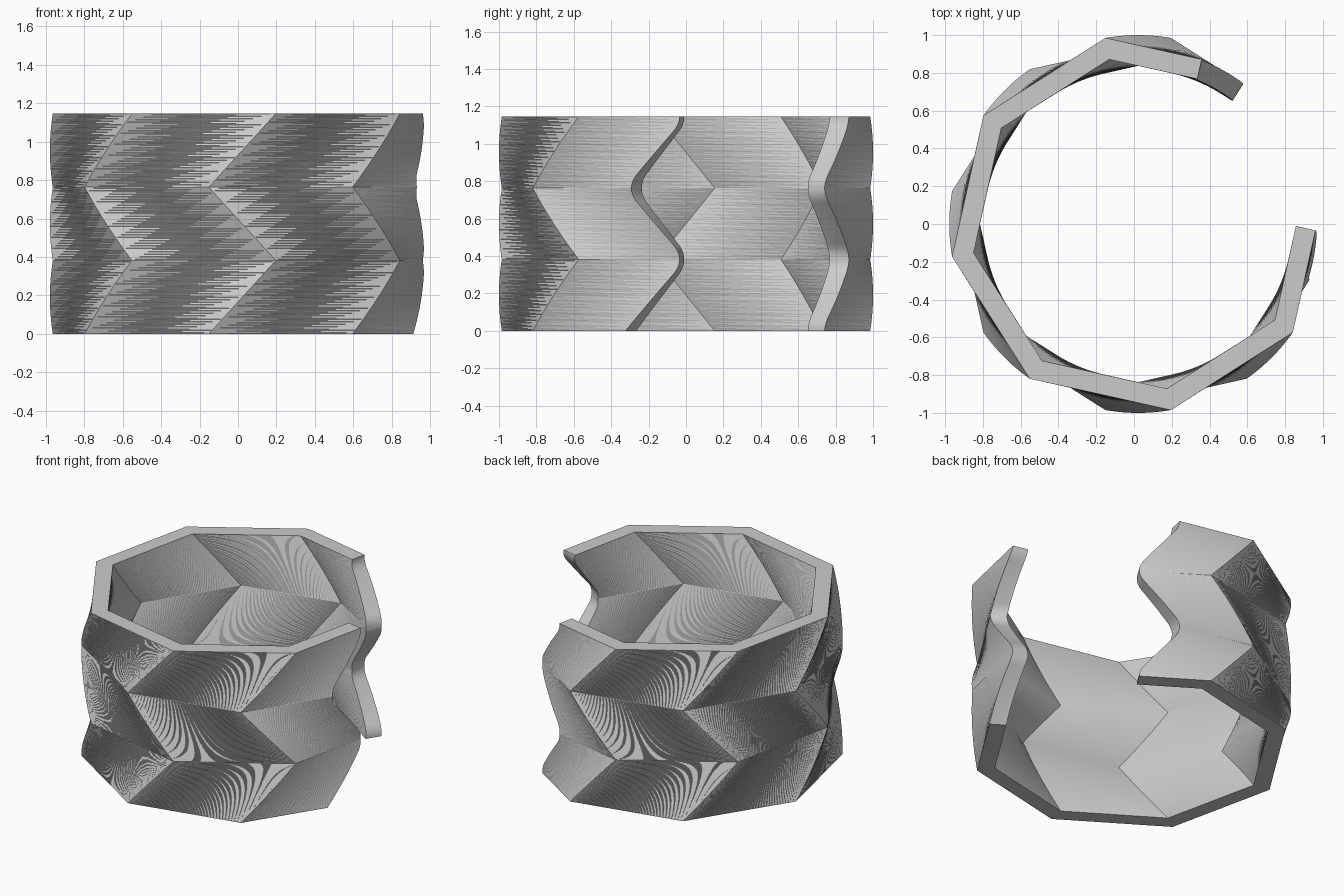
import bpy, bmesh, math
from mathutils import Vector

if "Cube" in bpy.data.objects:
    bpy.data.objects.remove(bpy.data.objects["Cube"])

RADIUS, INNER = 1.0, 0.885          # corner radii of the octagonal wall
APOTHEM = RADIUS * math.cos(math.pi / 8)
WALL = (RADIUS - INNER) * math.cos(math.pi / 8)
HEIGHT, BANDS, SLICES = 1.145, 3, 60
BAND = HEIGHT / BANDS
TWIST, ROUND = 20.0, 0.08           # degrees per band, softening of the cut
CENTRE_X = 0.022


def polar(r, deg):
    a = math.radians(deg)
    return Vector((r * math.cos(a), r * math.sin(a)))


def twist(z):
    """Zigzag rotation: -TWIST at the foot, 0 one band higher, and back."""
    t = (z / BAND) % 2
    return -TWIST * abs(1 - t)


def soft_twist(z, soften_foot):
    """The same zigzag with rounded turning points, for the open ends."""
    k = round(z / BAND)
    d = abs(z - k * BAND)
    if d >= ROUND or (k == 0 and not soften_foot):
        return twist(z)
    dist = TWIST / BAND * (d * d + ROUND * ROUND) / (2 * ROUND)
    return -dist if k % 2 else -TWIST + dist


def end_points(angle, normal):
    """Outer and inner point of a wall end cut square to its face."""
    outer = polar(APOTHEM / math.cos(math.radians(angle - normal)), angle)
    return outer, outer - polar(WALL, normal)


def section(z):
    """Closed outline of the open octagonal band at height z."""
    t = twist(z)
    back_out, back_in = end_points(71 + soft_twist(z, True), 77.5 + t)
    side_out, side_in = end_points(soft_twist(z, False), -12.5 + t)
    corners = [100 + 45 * i + t for i in range(6)]
    outer = [back_out] + [polar(RADIUS, a) for a in corners] + [side_out]
    inner = [back_in] + [polar(INNER, a) for a in corners] + [side_in]
    return outer + inner[::-1]


# Twisted cuff wall, lofted through thin slices
bm = bmesh.new()
rows = []
for i in range(BANDS * SLICES + 1):
    z = HEIGHT * i / (BANDS * SLICES)
    rows.append([bm.verts.new((p.x + CENTRE_X, p.y, z)) for p in section(z)])
n = len(rows[0])
for low, high in zip(rows, rows[1:]):
    for j in range(n):
        k = (j + 1) % n
        bm.faces.new((low[j], low[k], high[k]))
        bm.faces.new((low[j], high[k], high[j]))

# Flat rims at foot and top
for row in (rows[0], rows[-1]):
    for j in range(n // 2 - 1):
        bm.faces.new((row[j], row[j + 1], row[n - 2 - j], row[n - 1 - j]))
bmesh.ops.recalc_face_normals(bm, faces=bm.faces)

mesh = bpy.data.meshes.new("twisted_cuff")
bm.to_mesh(mesh)
bm.free()
grey = bpy.data.materials.new("plain grey")
grey.diffuse_color = (0.6, 0.6, 0.6, 1)
grey.use_nodes = True
grey.node_tree.nodes["Principled BSDF"].inputs["Base Color"].default_value = grey.diffuse_color
mesh.materials.append(grey)
cuff = bpy.data.objects.new("twisted_cuff", mesh)
bpy.context.collection.objects.link(cuff)
